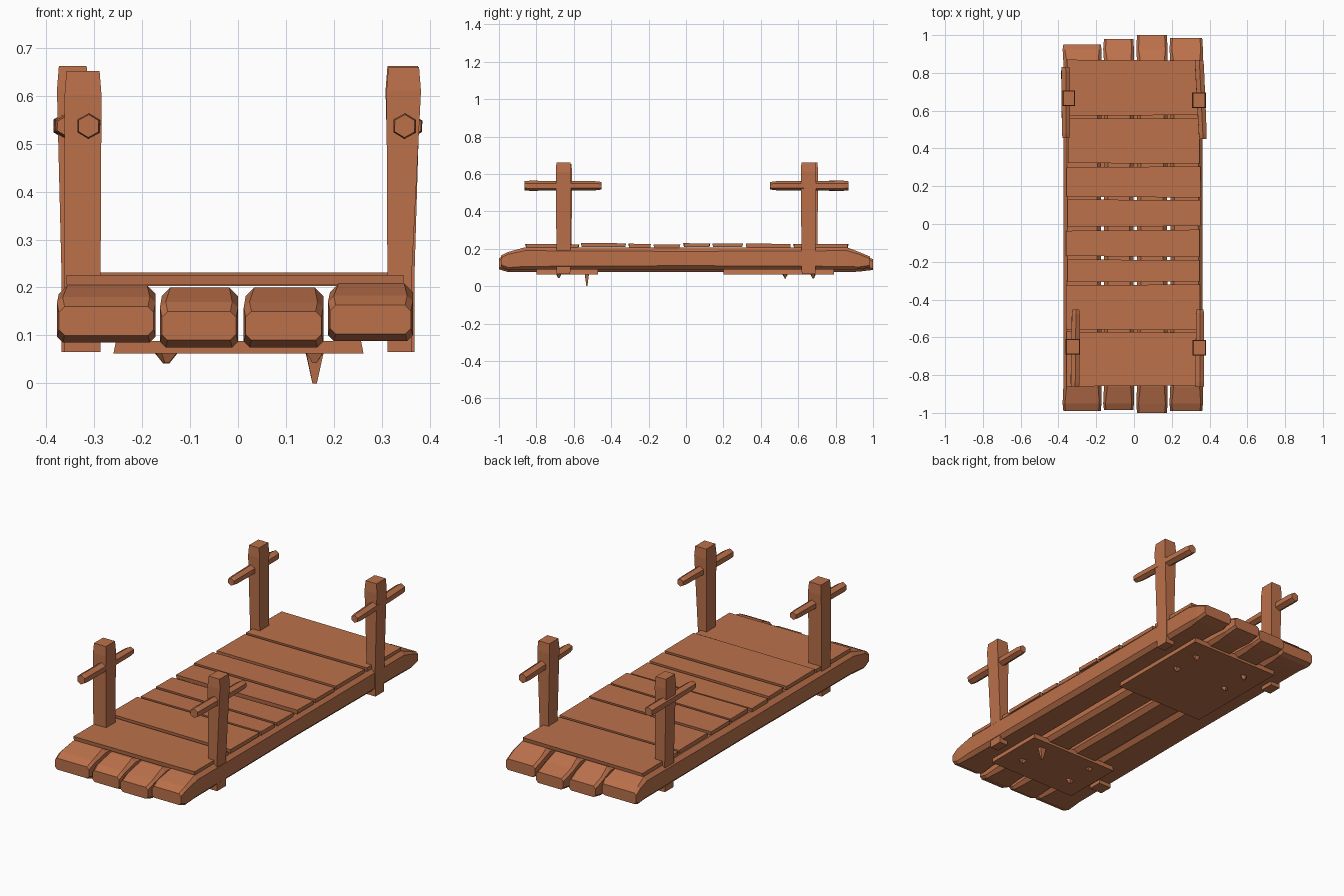
import bpy, bmesh, math, random
from mathutils import Vector

if "Cube" in bpy.data.objects:
    bpy.data.objects.remove(bpy.data.objects["Cube"])
random.seed(4)

wood = bpy.data.materials.new("brown wood")
wood.diffuse_color = (0.5, 0.165, 0.07, 1)
wood.use_nodes = True
wood.node_tree.nodes["Principled BSDF"].inputs["Base Color"].default_value = wood.diffuse_color


def loft(name, rings):
    """Skin a closed solid through rings of equal point count."""
    bm = bmesh.new()
    vr = [[bm.verts.new(p) for p in r] for r in rings]
    n = len(vr[0])
    for a, b in zip(vr, vr[1:]):
        for i in range(n):
            bm.faces.new((a[i], a[(i + 1) % n], b[(i + 1) % n], b[i]))
    bm.faces.new(vr[0])
    bm.faces.new(vr[-1])
    bmesh.ops.recalc_face_normals(bm, faces=bm.faces)
    me = bpy.data.meshes.new(name)
    bm.to_mesh(me)
    bm.free()
    me.materials.append(wood)
    ob = bpy.data.objects.new(name, me)
    bpy.context.collection.objects.link(ob)
    return ob


def section(y, x0, x1, z0, z1, c):
    """Rectangle in the xz plane with corners cut by c."""
    return [(x0 + c, y, z0), (x1 - c, y, z0), (x1, y, z0 + c), (x1, y, z1 - c),
            (x1 - c, y, z1), (x0 + c, y, z1), (x0, y, z1 - c), (x0, y, z0 + c)]


def box_ring(x0, x1, y0, y1, z):
    return [(x0, y0, z), (x1, y0, z), (x1, y1, z), (x0, y1, z)]


def j(a):
    return random.uniform(-a, a)


# long logs with hewn, sloping ends
logs = [(-0.378, -0.172, 0.085, 0.205, -0.99, 0.95),
        (-0.163, 0.000, 0.075, 0.200, -0.985, 0.98),
        (0.012, 0.178, 0.075, 0.200, -1.0, 1.0),
        (0.188, 0.365, 0.088, 0.208, -0.99, 0.985)]
for i, (x0, x1, z0, z1, ya, yb) in enumerate(logs):
    loft(f"log_{i}", [
        section(ya, x0 + 0.004, x1 - 0.004, z0 + 0.015, z0 + 0.075, 0.012),
        section(-0.95, x0, x1, z0, z0 + 0.095, 0.012),
        section(-0.86, x0 + 0.004, x1, z0, z1, 0.018),
        section(0.0, x0 + 0.004, x1 - 0.003, z0, z1, 0.022),
        section(0.86, x0 + 0.004, x1, z0, z1, 0.018),
        section(0.925, x0, x1, z0 + 0.003, z0 + 0.095, 0.012),
        section(yb, x0 + 0.004, x1 - 0.004, z0 + 0.012, z0 + 0.07, 0.012)])

# deck planks laid across the logs
planks = [(-0.86, -0.57), (-0.562, -0.32), (-0.308, -0.188), (-0.175, -0.03),
          (-0.015, 0.13), (0.14, 0.305), (0.32, 0.56), (0.572, 0.87)]
for i, (y0, y1) in enumerate(planks):
    xa, xb = -0.355 + j(0.006), 0.35 + j(0.005)
    t = 0.222 + j(0.005)
    s = j(0.007)
    rings = []
    for x, ty in ((xa, s), (xb, -s)):
        rings.append([(x, y0 + abs(s), t - 0.016), (x, y1 - abs(s), t - 0.016),
                      (x, y1 - max(ty, 0), t + 0.003), (x, y0 + max(ty, 0), t + 0.005)])
    loft(f"deck_plank_{i}", rings)

# boards nailed under the logs
for name, y0, y1 in (("front_under_board", -0.80, -0.47), ("back_under_board", 0.20, 0.79)):
    loft(name, [box_ring(-0.26, 0.262, y0, y1, 0.062), box_ring(-0.255, 0.257, y0, y1, 0.088)])

# rough nail stubs below the boards
for sy in (-1, 1):
    for x in (-0.15, 0.16):
        for y in (0.53, 0.68):
            long_one = sy < 0 and x > 0 and y < 0.6
            tip = 0.0 if long_one else 0.042 + j(0.005)
            r = 0.026
            a0 = j(1.0)
            base = [(x + r * math.cos(a0 + k * math.pi / 2),
                     sy * y + 0.6 * r * math.sin(a0 + k * math.pi / 2), 0.065) for k in range(4)]
            end = [(x + (px - x) * 0.25, sy * y + (py - sy * y) * 0.25, tip) for px, py, pz in base]
            loft("nail_stub", [base, end])

# corner posts: x range at top, x range at foot, centre y, top height
posts = [("front_right", 0.31, 0.382, 0.312, 0.362, -0.655, 0.66),
         ("front_left", -0.362, -0.285, -0.362, -0.287, -0.65, 0.652),
         ("back_right", 0.308, 0.38, 0.318, 0.368, 0.655, 0.662),
         ("back_left", -0.378, -0.312, -0.368, -0.312, 0.665, 0.662)]
for name, x0, x1, f0, f1, y, h in posts:
    loft(name + "_post", [
        box_ring(f0, f1, y - 0.036, y + 0.036, 0.065),
        box_ring(f0, f1, y - 0.038, y + 0.038, 0.21),
        box_ring(x0, x1, y - 0.041, y + 0.041, h - 0.05),
        box_ring(x0 + 0.004, x1 - 0.004, y - 0.038, y + 0.038, h)])

# crossing sticks near the post tops
sticks = [("front_right", 0.348, 0.35, -0.863, -0.452),
          ("front_left", -0.312, -0.308, -0.863, -0.452),
          ("back_right", 0.345, 0.365, 0.868, 0.45),
          ("back_left", -0.362, -0.36, 0.83, 0.455)]
for name, xa, xb, ya, yb in sticks:
    rings = []
    for t, r in ((0, 0.024), (0.06, 0.027), (0.5, 0.026), (0.94, 0.024), (1, 0.02)):
        x, y, z = xa + (xb - xa) * t, ya + (yb - ya) * t, 0.537
        rings.append([(x + r * math.cos(k * math.pi / 3 + 0.5), y,
                       z + r * math.sin(k * math.pi / 3 + 0.5)) for k in range(6)])
    loft(name + "_stick", rings)
